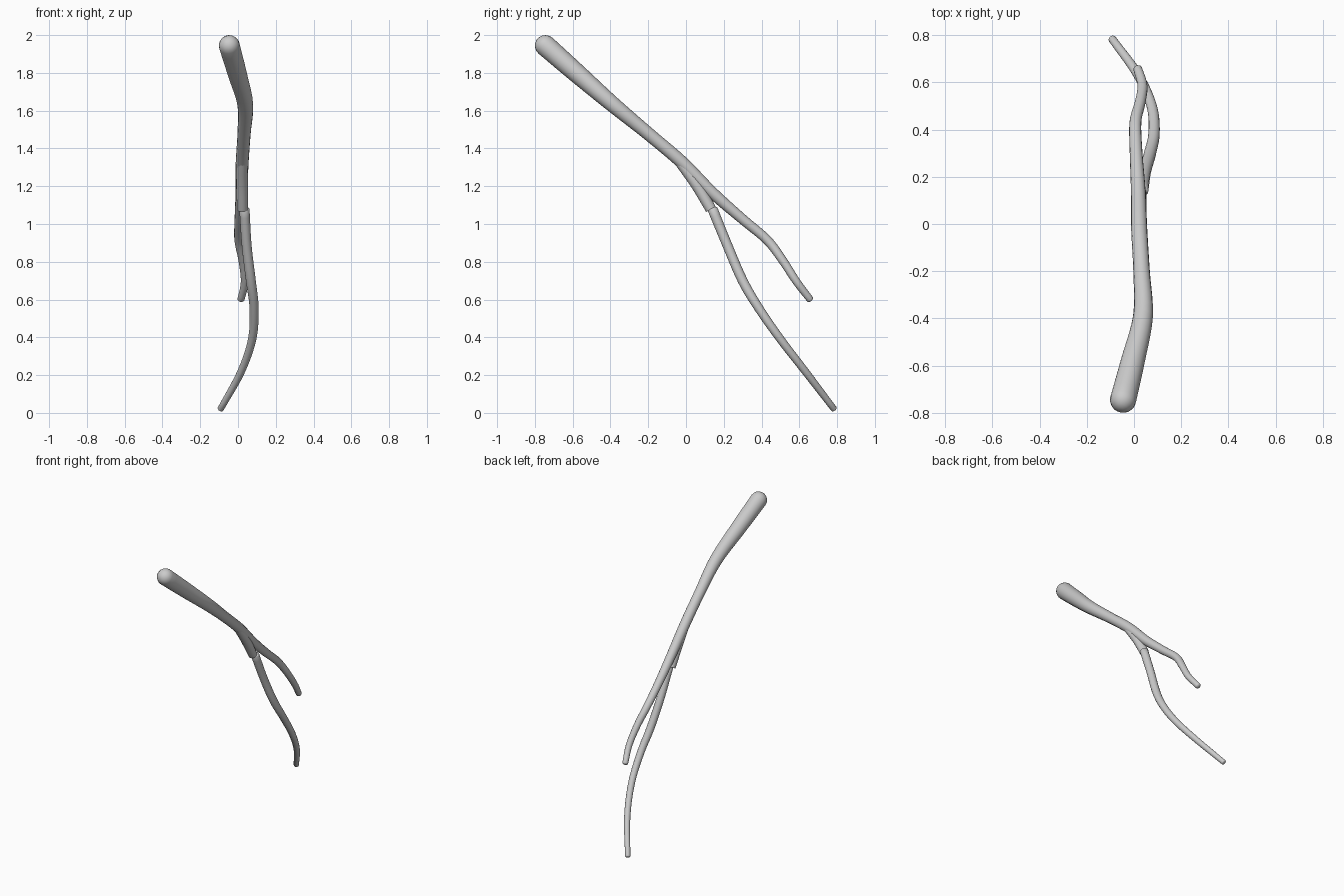
import bpy, bmesh, math
from mathutils import Vector

if "Cube" in bpy.data.objects:
    bpy.data.objects.remove(bpy.data.objects["Cube"])

SIDES = 16


def spline(points, steps=5):
    """Smooth (x, y, z, radius) samples through the control points."""
    p = [Vector(q) for q in points]
    p = [2 * p[0] - p[1]] + p + [2 * p[-1] - p[-2]]
    out = []
    for a, b, c, d in zip(p, p[1:], p[2:], p[3:]):
        for i in range(steps):
            t = i / steps
            out.append(0.5 * (2 * b + (c - a) * t + (2 * a - 5 * b + 4 * c - d) * t * t
                              + (3 * b - a - 3 * c + d) * t ** 3))
    return out + [p[-2]]


def limb(name, points, round_start, round_end):
    """Tapered tube along a path; the ends are domed by the given length factors."""
    s = spline(points)
    pos = [q.to_3d() for q in s]
    rad = [q.w for q in s]
    n = len(pos)
    tan = [(pos[min(i + 1, n - 1)] - pos[max(i - 1, 0)]).normalized() for i in range(n)]
    rings = [(pos[i], tan[i], rad[i]) for i in range(n)]

    def dome(i, sign, k):
        return [(pos[i] + tan[i] * sign * k * rad[i] * math.sin(a), tan[i], rad[i] * math.cos(a))
                for a in (math.radians(d) for d in (20, 40, 60, 78))]
    if round_start:
        rings = dome(0, -1, round_start)[::-1] + rings
    if round_end:
        rings += dome(n - 1, 1, round_end)

    bm = bmesh.new()
    loops = []
    for c, t, r in rings:
        u = Vector((1, 0, 0))
        u = (u - t * u.dot(t)).normalized()
        v = t.cross(u)
        loops.append([bm.verts.new(c + r * (u * math.cos(a) + v * math.sin(a)))
                      for a in (2 * math.pi * j / SIDES for j in range(SIDES))])
    for a, b in zip(loops, loops[1:]):
        for j in range(SIDES):
            k = (j + 1) % SIDES
            bm.faces.new((a[j], a[k], b[k], b[j]))
    bm.faces.new(loops[0][::-1])
    bm.faces.new(loops[-1])
    bmesh.ops.recalc_face_normals(bm, faces=bm.faces)
    me = bpy.data.meshes.new(name)
    bm.to_mesh(me)
    bm.free()
    ob = bpy.data.objects.new(name, me)
    bpy.context.collection.objects.link(ob)
    bpy.ops.object.select_all(action='DESELECT')
    ob.select_set(True)
    bpy.context.view_layer.objects.active = ob
    bpy.ops.object.shade_smooth_by_angle(angle=math.radians(40))
    return ob


# Main stem, thick at the top
limb("main_stem", [
    (-0.046, -0.744, 1.944, 0.056),
    (-0.005, -0.58, 1.80, 0.051),
    (0.038, -0.39, 1.635, 0.042),
    (0.032, -0.20, 1.478, 0.035),
    (0.022, -0.02, 1.325, 0.034),
    (0.018, 0.14, 1.165, 0.031),
    (0.009, 0.30, 1.025, 0.027),
    (0.006, 0.43, 0.915, 0.025),
    (0.025, 0.51, 0.81, 0.023),
    (0.036, 0.585, 0.695, 0.021),
    (0.016, 0.656, 0.602, 0.019)], 1, 0.6)

# Short fork stub leaving the stem
limb("fork_stub", [
    (0.023, -0.03, 1.325, 0.028),
    (0.022, 0.055, 1.21, 0.031),
    (0.024, 0.132, 1.078, 0.029)], 0, 0)

# Long lower branch
limb("lower_branch", [
    (0.034, 0.141, 1.078, 0.027),
    (0.046, 0.22, 0.885, 0.026),
    (0.068, 0.30, 0.70, 0.026),
    (0.085, 0.385, 0.555, 0.024),
    (0.075, 0.50, 0.39, 0.022),
    (0.015, 0.635, 0.215, 0.020),
    (-0.092, 0.783, 0.021, 0.017)], 0.3, 0.5)
